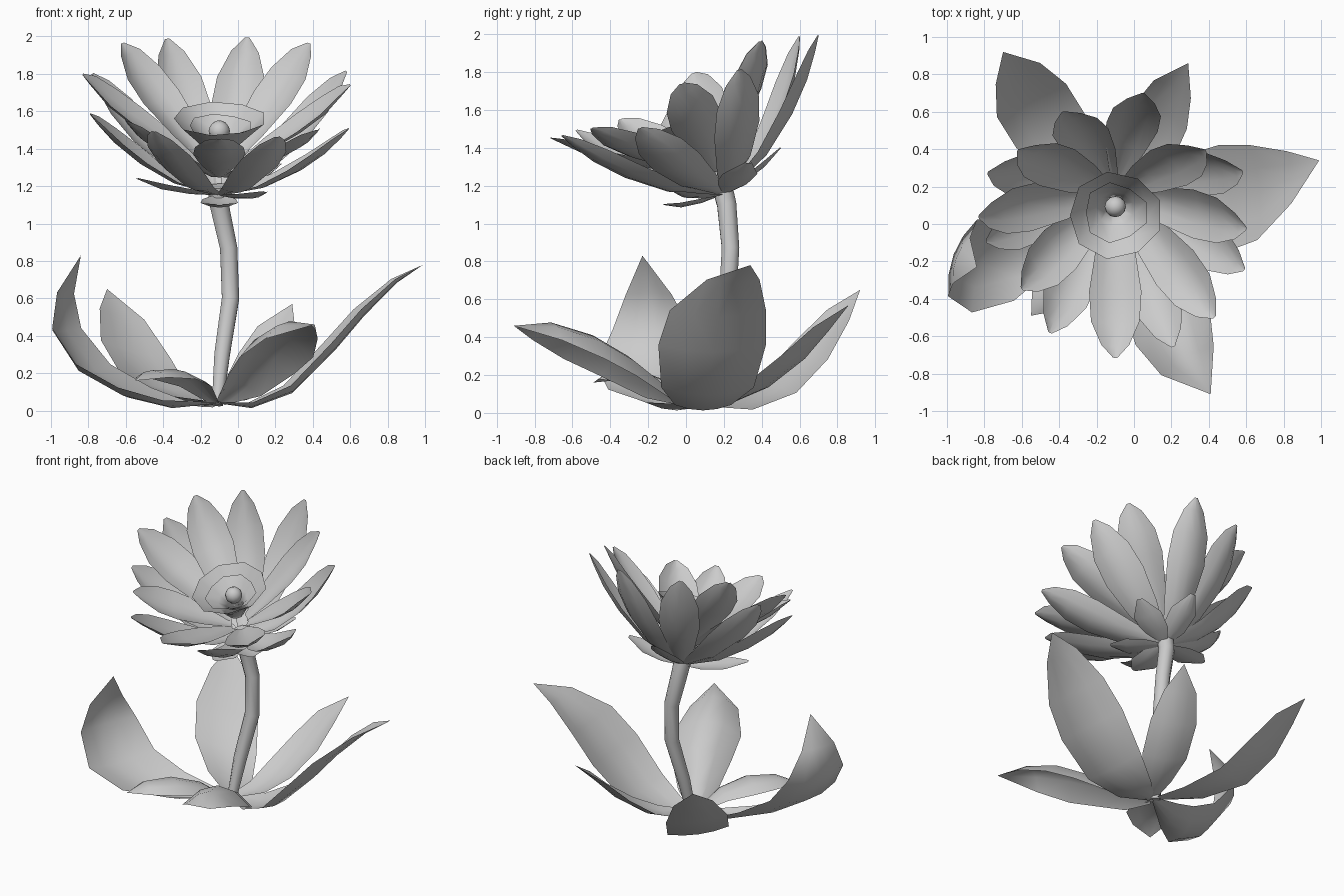
import bpy, bmesh, math
from mathutils import Vector, Matrix

if "Cube" in bpy.data.objects:
    bpy.data.objects.remove(bpy.data.objects["Cube"], do_unlink=True)

# Single grey material
GREY = (0.6, 0.6, 0.6, 1.0)
mat = bpy.data.materials.new("plain grey")
mat.use_nodes = True
mat.diffuse_color = GREY
bsdf = mat.node_tree.nodes["Principled BSDF"]
bsdf.inputs["Base Color"].default_value = GREY
bsdf.inputs["Roughness"].default_value = 0.8


def finish(bm, name):
    """Turn a bmesh into a smooth-shaded object."""
    bmesh.ops.remove_doubles(bm, verts=bm.verts, dist=0.0005)
    for f in bm.faces:
        f.smooth = True
    me = bpy.data.meshes.new(name)
    bm.to_mesh(me)
    bm.free()
    me.materials.append(mat)
    ob = bpy.data.objects.new(name, me)
    bpy.context.collection.objects.link(ob)
    return ob


def blade(name, path, widths, cup=0.3, side=None):
    """Leaf or petal: a centre line with half widths; cup > 0 raises the edges, < 0 drops them."""
    pts = [Vector(p) for p in path]
    if side is None:
        side = (pts[-1] - pts[0]).cross(Vector((0, 0, 1)))
    side = Vector(side).normalized()
    bm = bmesh.new()
    rows = []
    for i, (p, w) in enumerate(zip(pts, widths)):
        tangent = pts[min(i + 1, len(pts) - 1)] - pts[max(i - 1, 0)]
        up = side.cross(tangent).normalized()
        rows.append([bm.verts.new(p + side * w * t + up * w * cup * (t * t - 0.4))
                     for t in (-1, -0.5, 0, 0.5, 1)])
    for a, b in zip(rows, rows[1:]):
        for k in range(4):
            bm.faces.new((a[k], a[k + 1], b[k + 1], b[k]))
    return finish(bm, name)


# Large leaves around the foot
blade("leaf_left",
      [(-0.1, 0.06, 0.04), (0.07, 0.09, 0.025), (0.28, 0.115, 0.11), (0.5, 0.14, 0.335),
       (0.66, 0.17, 0.52), (0.84, 0.25, 0.69), (0.99, 0.34, 0.78)],
      [0.03, 0.15, 0.245, 0.285, 0.255, 0.14, 0], 0.2, side=(0.08, -1, 0))
blade("leaf_front_left",
      [(-0.1, 0.04, 0.04), (0.0, -0.13, 0.12), (0.11, -0.33, 0.26), (0.19, -0.51, 0.36),
       (0.28, -0.72, 0.44), (0.41, -0.91, 0.46)],
      [0.03, 0.13, 0.2, 0.225, 0.16, 0], -0.6, side=(-0.87, -0.48, 0))
blade("leaf_front_right",
      [(-0.12, 0.04, 0.04), (-0.22, -0.1, 0.15), (-0.34, -0.25, 0.2),
       (-0.46, -0.39, 0.2), (-0.55, -0.49, 0.16)],
      [0.03, 0.11, 0.15, 0.11, 0], -0.35)
blade("leaf_right",
      [(-0.12, 0.06, 0.04), (-0.35, -0.05, 0.03), (-0.57, -0.17, 0.09), (-0.8, -0.22, 0.22),
       (-0.945, -0.17, 0.43), (-0.94, -0.19, 0.63), (-0.84, -0.23, 0.83)],
      [0.03, 0.17, 0.25, 0.26, 0.22, 0.13, 0], 0.25, side=(0.35, 0.93, 0))
blade("leaf_back_right",
      [(-0.12, 0.08, 0.04), (-0.27, 0.29, 0.04), (-0.45, 0.5, 0.14), (-0.555, 0.67, 0.32),
       (-0.625, 0.81, 0.51), (-0.7, 0.92, 0.65)],
      [0.03, 0.15, 0.21, 0.21, 0.135, 0], 0.12, side=(0.88, 0.42, -0.22))
blade("leaf_back_left",
      [(-0.09, 0.08, 0.04), (0.0, 0.23, 0.06), (0.07, 0.4, 0.14), (0.15, 0.59, 0.29),
       (0.21, 0.73, 0.44), (0.29, 0.86, 0.57)],
      [0.03, 0.1, 0.15, 0.155, 0.11, 0], 0.25)

# Bent stem
cu = bpy.data.curves.new("stem", "CURVE")
cu.dimensions = "3D"
cu.bevel_depth = 0.05
cu.bevel_resolution = 2
cu.use_fill_caps = True
stem_pts = [(-0.11, 0.09, 0.03, 0.65), (-0.085, 0.15, 0.3, 0.9), (-0.04, 0.22, 0.6, 1),
            (-0.05, 0.235, 0.87, 1), (-0.1, 0.215, 1.1, 1.1), (-0.11, 0.19, 1.2, 1.15)]
sp = cu.splines.new("POLY")
sp.points.add(len(stem_pts) - 1)
for pt, (x, y, z, r) in zip(sp.points, stem_pts):
    pt.co = (x, y, z, 1)
    pt.radius = r
sp.use_smooth = True
cu.materials.append(mat)
bpy.context.collection.objects.link(bpy.data.objects.new("stem", cu))

# Flower frame, tilted towards the front
FRAME = Matrix.Translation((-0.1, 0.2, 1.16)) @ Matrix.Rotation(math.radians(21), 4, "X")

# Petal tips in the flower frame, in an outer layer and a higher inner layer
outer_tips = [(0.31, -0.69, 0.59), (0.69, -0.29, 0.48), (0.68, 0.31, 0.58), (0.15, 0.765, 0.60),
              (-0.28, 0.67, 0.63), (-0.68, 0.30, 0.57), (-0.69, -0.12, 0.50),
              (-0.35, -0.61, 0.59)]
inner_tips = [(0.0, -0.75, 0.60), (0.53, -0.53, 0.57), (0.70, 0.0, 0.62), (0.48, 0.47, 0.68),
              (-0.52, 0.47, 0.68), (-0.73, 0.08, 0.65), (-0.50, -0.37, 0.56)]
# Fractions of the way out and up along a petal
outer_profile = [(0.06, 0.02), (0.36, 0.2), (0.62, 0.46), (0.8, 0.69), (0.93, 0.89), (1, 1)]
inner_profile = [(0.08, 0.2), (0.36, 0.42), (0.62, 0.62), (0.8, 0.78), (0.93, 0.93), (1, 1)]
for label, tips, profile in (("outer", outer_tips, outer_profile),
                             ("inner", inner_tips, inner_profile)):
    for i, (u, v, h) in enumerate(tips):
        path = [FRAME @ Vector((u * r, v * r, h * z)) for r, z in profile]
        side = FRAME.to_3x3() @ Vector((v, -u, 0))
        blade(f"{label}_petal_{i + 1}", path, [0.035, 0.105, 0.14, 0.13, 0.075, 0.012],
              0.35, side)

# Small sepals under the flower
sepal_tips = [(-0.54, 0.06, 1.24), (-0.1, -0.12, 1.10), (0.15, -0.06, 1.17),
              (0.23, 0.33, 1.32), (-0.09, 0.5, 1.40)]
for i, tip in enumerate(sepal_tips):
    a, b = Vector((-0.1, 0.19, 1.15)), Vector(tip)
    path = [a.lerp(b, t) - Vector((0, 0, s)) for t, s in
            ((0.05, 0), (0.35, 0.015), (0.7, 0.02), (1, 0))]
    blade(f"sepal_{i + 1}", path, [0.03, 0.09, 0.1, 0.02], 0.25)


def bowl(name, rings, sides, wave):
    """Open bowl in the flower frame with a slightly uneven rim."""
    bm = bmesh.new()
    loops = []
    for j, (r, h) in enumerate(rings):
        loop = []
        for k in range(sides):
            a = 2 * math.pi * (k + 0.5) / sides
            rr = r * (1 + (wave * math.cos(3 * a) if j == len(rings) - 1 else 0))
            loop.append(bm.verts.new(FRAME @ Vector((rr * math.cos(a), rr * math.sin(a), h))))
        loops.append(loop)
    bm.faces.new(loops[0])
    for lo, hi in zip(loops, loops[1:]):
        for k in range(sides):
            n = (k + 1) % sides
            bm.faces.new((lo[k], lo[n], hi[n], hi[k]))
    return finish(bm, name)


# Flower centre: two nested bowls and a round bud
bowl("outer_cup", [(0.05, 0.2), (0.1, 0.28), (0.17, 0.35), (0.25, 0.43)], 9, 0.03)
bowl("inner_cup", [(0.04, 0.27), (0.1, 0.33), (0.17, 0.39)], 9, 0.08)
bm = bmesh.new()
bmesh.ops.create_uvsphere(bm, u_segments=12, v_segments=8, radius=0.057,
                          matrix=FRAME @ Matrix.Translation((0, 0.02, 0.35)))
finish(bm, "centre_bud")
